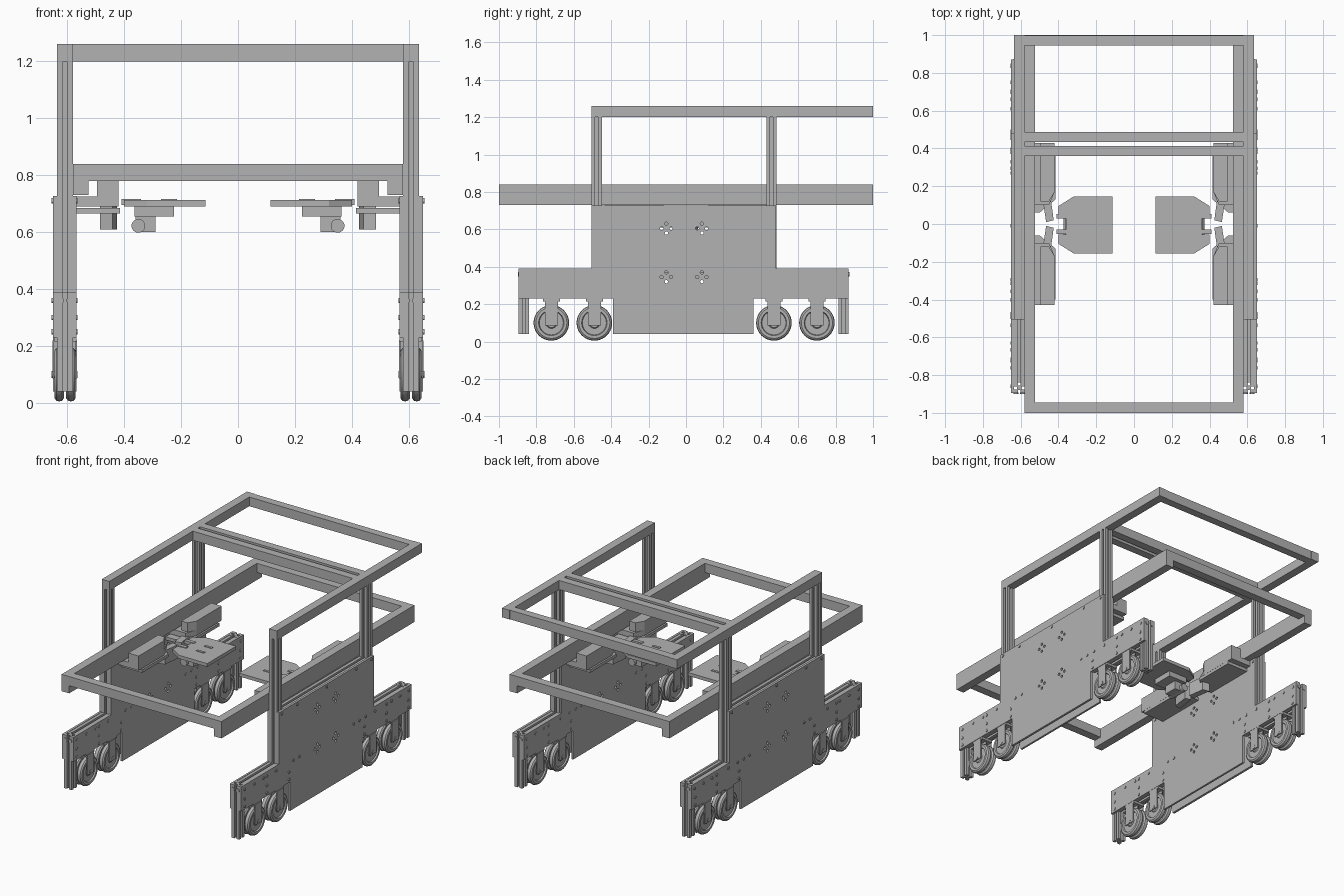
import bpy, bmesh, math
from mathutils import Vector, Matrix

cube = bpy.data.objects.get("Cube")
if cube:
    bpy.data.objects.remove(cube, do_unlink=True)

GRAY = (0.45, 0.45, 0.45, 1)
metal = bpy.data.materials.new("gray_metal")
metal.use_nodes = True
metal.diffuse_color = GRAY
metal.node_tree.nodes["Principled BSDF"].inputs["Base Color"].default_value = GRAY


def finish(name, bm):
    bmesh.ops.recalc_face_normals(bm, faces=bm.faces[:])
    mesh = bpy.data.meshes.new(name)
    bm.to_mesh(mesh)
    bm.free()
    mesh.materials.append(metal)
    obj = bpy.data.objects.new(name, mesh)
    bpy.context.collection.objects.link(obj)
    return obj


def place(axis, a, b, c):
    """Put profile point (a, b) at height c along the axis."""
    return Vector({"x": (c, a, b), "y": (a, c, b), "z": (a, b, c)}[axis])


def prism(name, pts, axis, lo, hi):
    bm = bmesh.new()
    face = bm.faces.new([bm.verts.new(place(axis, a, b, lo)) for a, b in pts])
    out = bmesh.ops.extrude_face_region(bm, geom=[face])
    verts = [v for v in out["geom"] if isinstance(v, bmesh.types.BMVert)]
    bmesh.ops.translate(bm, verts=verts, vec=place(axis, 0, 0, hi - lo))
    return finish(name, bm)


def box(name, x, y, z):
    return prism(name, [(x[0], y[0]), (x[1], y[0]), (x[1], y[1]), (x[0], y[1])], "z", *z)


def slotted_bar(name, axis, center, lo, hi, half=0.0275):
    """Square framing bar with a slot along each face."""
    w, d = half * 0.28, half * 0.55
    side = [(half, -half), (half, -w), (half - d, -w), (half - d, w), (half, w)]
    pts = []
    for k in range(4):
        c, s = round(math.cos(k * math.pi / 2)), round(math.sin(k * math.pi / 2))
        pts += [(center[0] + a * c - b * s, center[1] + a * s + b * c) for a, b in side]
    return prism(name, pts, axis, lo, hi)


def add_cylinder(bm, center, radius, depth, axis="x", sides=12):
    turn = Matrix.Rotation(math.pi / 2, 4, "Y" if axis == "x" else "X")
    bmesh.ops.create_cone(bm, cap_ends=True, segments=sides, radius1=radius, radius2=radius,
                          depth=depth, matrix=Matrix.Translation(center) @ turn)


def wheel(name, center, width):
    """Lathed wheel with rounded tyre and stepped hub, turning about x."""
    h = width / 2
    half = [(h * 0.8, 0), (h * 0.8, 0.025), (h * 0.5, 0.03), (h * 0.5, 0.064),
            (h, 0.068), (h, 0.083), (h * 0.6, 0.092)]
    profile = half + [(0, 0.095)] + [(-x, r) for x, r in reversed(half)]
    bm = bmesh.new()
    verts = [bm.verts.new((x, 0, r)) for x, r in profile]
    edges = [bm.edges.new(p) for p in zip(verts, verts[1:])]
    bmesh.ops.spin(bm, geom=verts + edges, cent=(0, 0, 0), axis=(1, 0, 0),
                   angle=math.tau, steps=40, use_merge=True)
    bmesh.ops.remove_doubles(bm, verts=bm.verts[:], dist=0.0001)
    bmesh.ops.translate(bm, verts=bm.verts[:], vec=center)
    obj = finish(name, bm)
    bpy.context.view_layer.objects.active = obj
    obj.select_set(True)
    bpy.ops.object.shade_smooth_by_angle(angle=math.radians(35))
    obj.select_set(False)


# Cross bars of the upper and lower frames
for i, y in enumerate((0.36, 0.435, 0.945)):
    box(f"upper_cross_bar_{i + 1}", (-0.58, 0.58), (y, y + 0.052), (1.2, 1.26))
for name, y in (("front", -1.0), ("back", 0.945)):
    box(f"lower_{name}_bar", (-0.525, 0.525), (y, y + 0.055), (0.78, 0.84))

# Plate outline in (y, z) and fastener positions
OUTLINE = [(-0.39, 0.04), (0.36, 0.04), (0.36, 0.23), (0.87, 0.23), (0.87, 0.39), (0.48, 0.39),
           (0.48, 0.727), (-0.505, 0.727), (-0.505, 0.39), (-0.895, 0.39), (-0.895, 0.23), (-0.39, 0.23)]
BOLTS = [(y, 0.36) for y in (-0.86, -0.76, -0.665, -0.63, -0.535, -0.355, -0.295,
                             0.27, 0.33, 0.395, 0.49, 0.61, 0.66, 0.75, 0.84)]
BOLTS += [(y, z) for y in (-0.86, -0.63, -0.4, 0.38, 0.61, 0.835) for z in (0.25, 0.3)]
BOLTS += [(y, 0.71) for y in (-0.475, -0.315, -0.01, 0.295, 0.455)]
HOLES = [(y + a, z + b) for y in (-0.105, 0.085) for z in (0.605, 0.345)
         for a, b in ((0.025, 0), (-0.025, 0), (0, 0.025), (0, -0.025))]

for s, side in ((1, "left"), (-1, "right")):
    def span(a, b):
        return sorted((s * a, s * b))

    # Frame rails and posts
    box(f"{side}_upper_rail", span(0.58, 0.635), (-0.505, 1), (1.2, 1.26))
    box(f"{side}_lower_rail", span(0.525, 0.58), (-1, 1), (0.73, 0.84))
    mid = s * 0.6075
    for name, y in (("front", -0.4775), ("back", 0.4575)):
        slotted_bar(f"{side}_{name}_post", "z", (mid, y), 0.29, 1.2)
    for name, y in (("front", -0.8675), ("back", 0.8425)):
        slotted_bar(f"{side}_{name}_end_post", "z", (mid, y), 0.04, 0.39)

    # Beams clamped between the plates
    slotted_bar(f"{side}_top_beam", "y", (mid, 0.695), -0.45, 0.43)
    slotted_bar(f"{side}_middle_beam", "y", (mid, 0.36), -0.84, 0.815)
    for name, a, b in (("front", -0.84, -0.39), ("back", 0.36, 0.815)):
        slotted_bar(f"{side}_{name}_axle_beam", "y", (mid, 0.26), a, b)

    # Side plates with drilled clusters
    bm = bmesh.new()
    for y, z in HOLES:
        add_cylinder(bm, (mid, y, z), 0.009, 0.2)
    cutter = finish(f"{side}_hole_cutter", bm)
    cutter.hide_render = True
    cutter.hide_viewport = True
    cutter.display_type = "WIRE"
    for name, a, b in (("outer", 0.635, 0.65), ("inner", 0.567, 0.58)):
        plate = prism(f"{side}_{name}_plate", OUTLINE, "x", *span(a, b))
        cut = plate.modifiers.new("holes", "BOOLEAN")
        cut.object = cutter
        cut.solver = "EXACT"

    # Bolt heads
    bm = bmesh.new()
    for y, z in BOLTS:
        add_cylinder(bm, (s * 0.651, y, z), 0.009, 0.008)
        add_cylinder(bm, (s * 0.566, y, z), 0.009, 0.006)
    for x in (0.59, 0.625):
        for y in (-0.896, 0.871):
            add_cylinder(bm, (s * x, y, 0.36), 0.013, 0.006, axis="y")
    finish(f"{side}_bolts", bm)

    # Twin casters
    for i, y in enumerate((-0.72, -0.49, 0.47, 0.70)):
        for part, x, w in (("inner", 0.587, 0.034), ("outer", 0.628, 0.034)):
            wheel(f"{side}_{part}_wheel_{i + 1}", (s * x, y, 0.1), w)
        box(f"{side}_caster_mount_{i + 1}", span(0.568, 0.647), (y - 0.045, y + 0.045), (0.215, 0.23))
        for part, x in (("inner", 0.565), ("middle", 0.6045), ("outer", 0.646)):
            box(f"{side}_{part}_fork_{i + 1}", span(x, x + 0.006), (y - 0.035, y + 0.035), (0.085, 0.22))
        bm = bmesh.new()
        add_cylinder(bm, (s * 0.609, y, 0.1), 0.012, 0.092)
        finish(f"{side}_axle_{i + 1}", bm)

    # Arm brackets hung from the lower rail, one either side of the middle
    for m, end in ((1, "back"), (-1, "front")):
        def shape(pts):
            return [(s * x, m * y) for x, y in pts]
        prism(f"{side}_{end}_arm_tray", shape([(0.57, 0.43), (0.42, 0.43), (0.42, 0.17), (0.45, 0.1),
                                              (0.57, 0.1)]), "z", 0.69, 0.725)
        prism(f"{side}_{end}_arm_base", shape([(0.57, 0.40), (0.415, 0.40), (0.415, 0.13), (0.5, 0.06),
                                              (0.57, 0.06)]), "z", 0.665, 0.685)
        prism(f"{side}_{end}_arm_cover", shape([(0.495, 0.43), (0.42, 0.43), (0.42, 0.17), (0.45, 0.12),
                                               (0.495, 0.12)]), "z", 0.725, 0.785)
        prism(f"{side}_{end}_arm_finger", shape([(0.485, 0.14), (0.44, 0.13), (0.425, 0.02),
                                                (0.465, 0.01)]), "z", 0.61, 0.7)

        # Link rods reaching to the tray
        y0 = m * 0.04
        box(f"{side}_{end}_link_rod", span(0.34, 0.41), (y0 - 0.012, y0 + 0.012), (0.695, 0.716))
        box(f"{side}_{end}_tray_pin", span(0.215, 0.27), (y0 - 0.008, y0 + 0.008), (0.71, 0.716))

    # Carrier tray with its drive block
    prism(f"{side}_tray", [(s * x, y) for x, y in (
        (0.115, -0.155), (0.32, -0.155), (0.4, -0.105), (0.4, -0.055), (0.36, -0.055), (0.36, 0.045),
        (0.4, 0.045), (0.4, 0.095), (0.32, 0.145), (0.115, 0.145))], "z", 0.69, 0.712)
    box(f"{side}_tray_block", span(0.225, 0.363), (-0.07, 0.07), (0.655, 0.69))
    box(f"{side}_drive_block", span(0.29, 0.36), (-0.045, 0.045), (0.6, 0.655))
    bm = bmesh.new()
    add_cylinder(bm, (s * 0.35, 0, 0.622), 0.024, 0.13, axis="y", sides=24)
    finish(f"{side}_drive_roller", bm)
